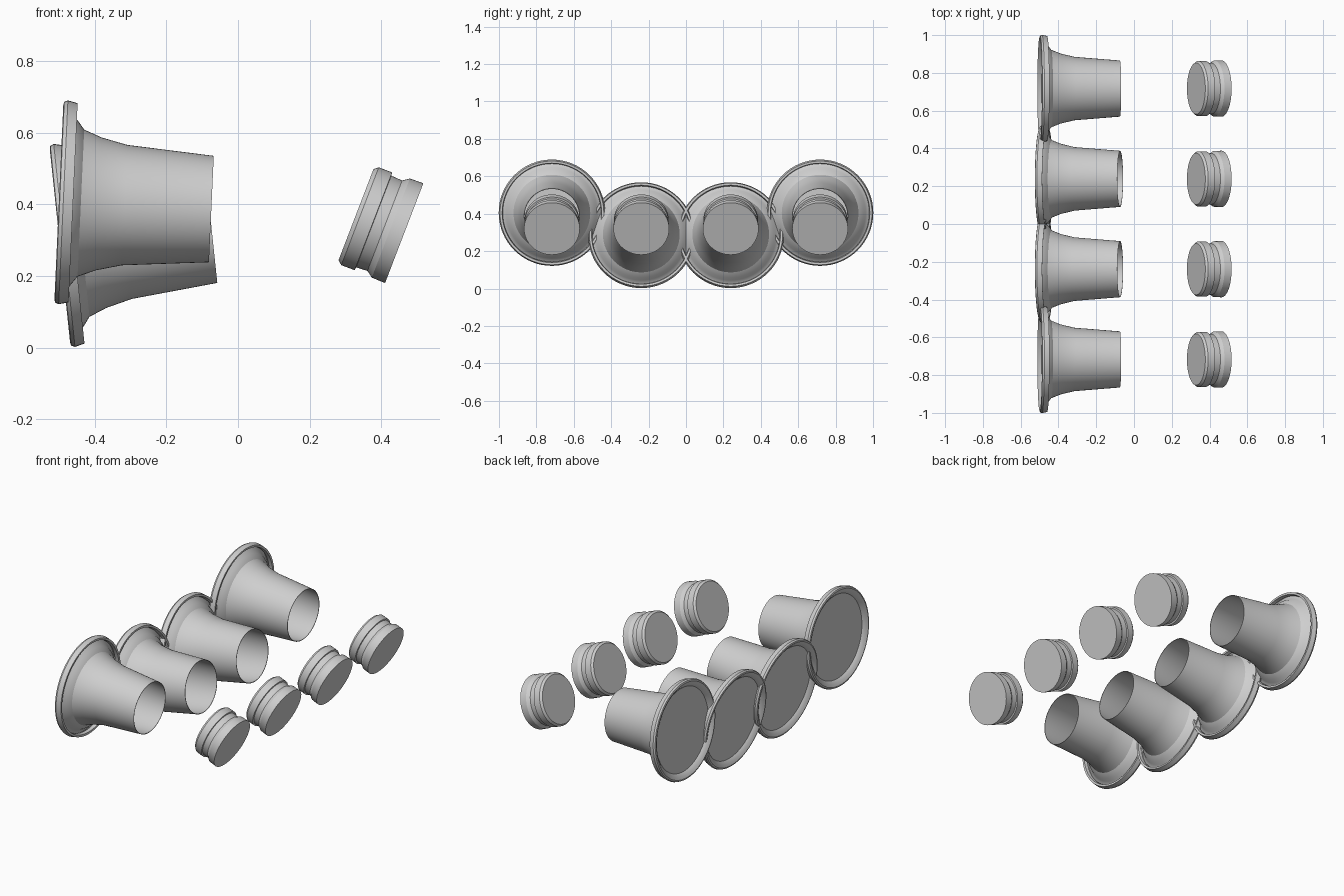
import bpy, bmesh, math

SEGMENTS = 64

cube = bpy.data.objects.get("Cube")
if cube:
    bpy.data.objects.remove(cube, do_unlink=True)

grey = bpy.data.materials.new("light_grey")
grey.use_nodes = True
grey.diffuse_color = (0.62, 0.62, 0.62, 1)
grey.node_tree.nodes["Principled BSDF"].inputs["Base Color"].default_value = (0.62, 0.62, 0.62, 1)


def lathe(name, profile, location, elevation, close_start=False, close_end=False, wall=0):
    """Revolve (distance along axis, radius) points; the axis points to +x, raised by elevation degrees."""
    bm = bmesh.new()
    rings = []
    for t, r in profile:
        angles = [2 * math.pi * i / SEGMENTS for i in range(SEGMENTS)]
        rings.append([bm.verts.new((r * math.cos(a), r * math.sin(a), t)) for a in angles])
    for low, high in zip(rings, rings[1:]):
        for i in range(SEGMENTS):
            j = (i + 1) % SEGMENTS
            bm.faces.new((low[i], low[j], high[j], high[i]))
    if close_start:
        bm.faces.new(rings[0][::-1])
    if close_end:
        bm.faces.new(rings[-1])
    mesh = bpy.data.meshes.new(name)
    bm.to_mesh(mesh)
    bm.free()
    mesh.materials.append(grey)
    obj = bpy.data.objects.new(name, mesh)
    bpy.context.collection.objects.link(obj)
    obj.location = location
    obj.rotation_euler = (0, math.radians(90 - elevation), 0)
    bpy.ops.object.select_all(action="DESELECT")
    obj.select_set(True)
    bpy.context.view_layer.objects.active = obj
    if wall:
        solid = obj.modifiers.new("wall", "SOLIDIFY")
        solid.thickness = wall
        solid.offset = 0
        bpy.ops.object.modifier_apply(modifier=solid.name)
    bpy.ops.object.shade_smooth_by_angle(angle=math.radians(30))
    return obj


# Rolled lip, flared bell and tapering tube
HORN = [(0.018, 0.264), (0.037, 0.267), (0.038, 0.277), (0.012, 0.283), (0.003, 0.279),
        (0.001, 0.272), (0.008, 0.258), (0.022, 0.242), (0.04, 0.23), (0.06, 0.204),
        (0.11, 0.184), (0.183, 0.1665), (0.425, 0.147)]
# Chamfered plug with a groove round the middle
PLUG = [(0, 0.136), (0.012, 0.146), (0.052, 0.146), (0.053, 0.137),
        (0.086, 0.135), (0.104, 0.148), (0.144, 0.149)]

# Outer pair sits higher and tips down; inner pair sits lower and tips up
ROWS = [("outer", 0.717, -0.499, 0.406, -2.6), ("inner", 0.239, -0.496, 0.284, 6.0)]

for row, y, x, z, elevation in ROWS:
    for side, sign in (("front", -1), ("back", 1)):
        label = f"{row}_{side}"
        place = (x, sign * y, z)
        lathe(f"{label}_horn", HORN, place, elevation, wall=0.003)
        lathe(f"{label}_horn_cover", [(0.021, 0.242), (0.023, 0.242)], place, elevation, True, True)
        lathe(f"{label}_plug", PLUG, (0.329, sign * y, 0.371), -21, True, True)
